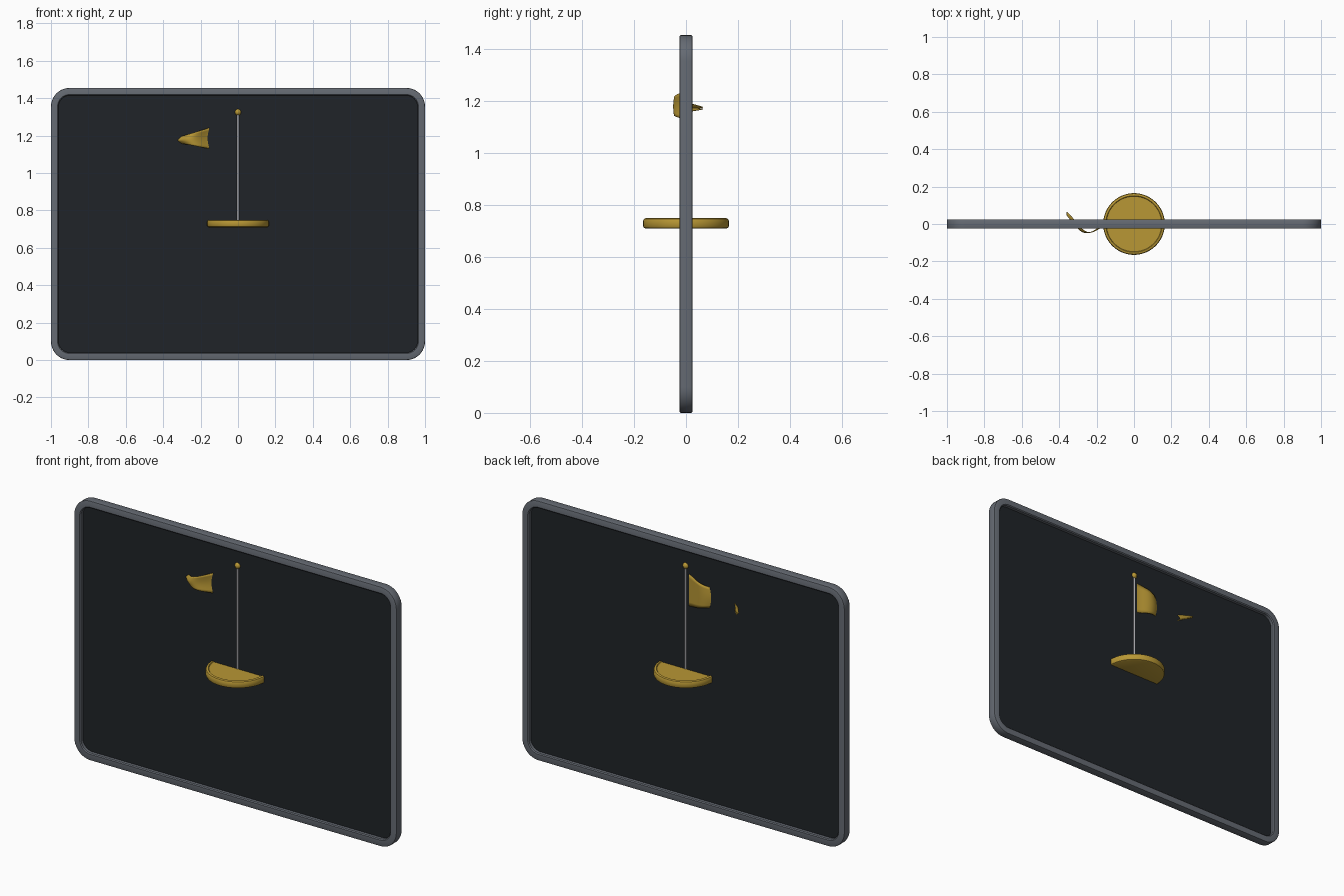
import bpy, bmesh, math

if "Cube" in bpy.data.objects:
    bpy.data.objects.remove(bpy.data.objects["Cube"])

H = 1.455      # overall height
CZ = H / 2


def material(name, color):
    m = bpy.data.materials.new(name)
    m.diffuse_color = (*color, 1)
    m.use_nodes = True
    m.node_tree.nodes["Principled BSDF"].inputs["Base Color"].default_value = m.diffuse_color
    return m


GREY = material("frame_grey", (0.13, 0.145, 0.17))
DARK = material("panel_dark", (0.014, 0.017, 0.021))
GOLD = material("gold", (0.48, 0.31, 0.035))
STEEL = material("pole_steel", (0.5, 0.5, 0.52))


def add_mesh(name, verts, faces, mat, angle=35):
    me = bpy.data.meshes.new(name)
    me.from_pydata(verts, [], faces)
    bm = bmesh.new()
    bm.from_mesh(me)
    bmesh.ops.remove_doubles(bm, verts=bm.verts, dist=1e-6)
    bmesh.ops.recalc_face_normals(bm, faces=bm.faces)
    bm.to_mesh(me)
    bm.free()
    ob = bpy.data.objects.new(name, me)
    bpy.context.collection.objects.link(ob)
    me.materials.append(mat)
    bpy.ops.object.select_all(action='DESELECT')
    bpy.context.view_layer.objects.active = ob
    ob.select_set(True)
    bpy.ops.object.shade_smooth_by_angle(angle=math.radians(angle))
    return ob


def rounded_loop(inset, y, radius=0.1, seg=10):
    """Rounded rectangle in the xz plane, inset from the outer edge."""
    w, h, r = 1 - inset, CZ - inset, radius - inset
    pts = []
    for k, (sx, sz) in enumerate([(1, 1), (-1, 1), (-1, -1), (1, -1)]):
        for i in range(seg + 1):
            a = math.pi / 2 * (k + i / seg)
            pts.append((sx * (w - r) + r * math.cos(a), y,
                        CZ + sz * (h - r) + r * math.sin(a)))
    return pts


def lathe(name, profile, mat, seg=64, angle=35):
    """Revolve (radius, z) points round the z axis."""
    verts = [(r * math.cos(2 * math.pi * i / seg), r * math.sin(2 * math.pi * i / seg), z)
             for r, z in profile for i in range(seg)]
    faces = [(j * seg + i, j * seg + (i + 1) % seg,
              (j + 1) * seg + (i + 1) % seg, (j + 1) * seg + i)
             for j in range(len(profile) - 1) for i in range(seg)]
    n = len(verts)
    faces += [tuple(range(seg)), tuple(range(n - seg, n))]
    return add_mesh(name, verts, faces, mat, angle)


# Rounded frame: bevelled section swept round the border
D, B, W = 0.025, 0.005, 0.04
section = [(0, -D + B), (B * 0.3, -D + B * 0.3), (B, -D), (W - B, -D), (W, -D + B),
           (W, D - B), (W - B, D), (B, D), (B * 0.3, D - B * 0.3), (0, D - B)]
verts = [p for inset, y in section for p in rounded_loop(inset, y)]
n, s = 44, len(section)
faces = [(j * n + i, j * n + (i + 1) % n,
          (j + 1) % s * n + (i + 1) % n, (j + 1) % s * n + i)
         for j in range(s) for i in range(n)]
add_mesh("frame", verts, faces, GREY)

# Thin dark panel inside the frame
verts = rounded_loop(W - 0.006, -0.003) + rounded_loop(W - 0.006, 0.003)
faces = [tuple(range(n)), tuple(range(n, 2 * n))]
faces += [(i, (i + 1) % n, n + (i + 1) % n, n + i) for i in range(n)]
add_mesh("panel", verts, faces, DARK)

# Round base with softened rim
lathe("base_disc", [(0.156, 0.71), (0.162, 0.713), (0.165, 0.719), (0.165, 0.741),
                    (0.162, 0.747), (0.156, 0.75), (0.151, 0.75), (0.148, 0.746)], GOLD)

# Pole and ball finial
lathe("pole", [(0.0065, 0.74), (0.0065, 1.315)], STEEL, 24)
R = 0.017
lathe("finial_ball", [(R * math.sin(math.pi * k / 16), 1.325 - R * math.cos(math.pi * k / 16))
                      for k in range(17)][1:-1], GOLD, 32, 60)

# Waving pennant tapering away from the pole
NU, NV, L = 40, 8, 0.36
verts, faces = [], []
for i in range(NU + 1):
    t = i / NU
    top, bot = 1.29 - 0.113 * t, 1.10 + 0.07 * t
    for j in range(NV + 1):
        v = j / NV
        lag = 0.06 * math.sin(math.pi * v) * t
        y = 0.07 * t * math.sin(2 * math.pi * (t - lag) / 0.84)
        verts.append((-L * t, y, bot + (top - bot) * v))
for i in range(NU):
    for j in range(NV):
        a = i * (NV + 1) + j
        faces.append((a, a + NV + 1, a + NV + 2, a + 1))
flag = add_mesh("pennant", verts, faces, GOLD, 60)
sol = flag.modifiers.new("thickness", 'SOLIDIFY')
sol.thickness = 0.003
sol.offset = 0
